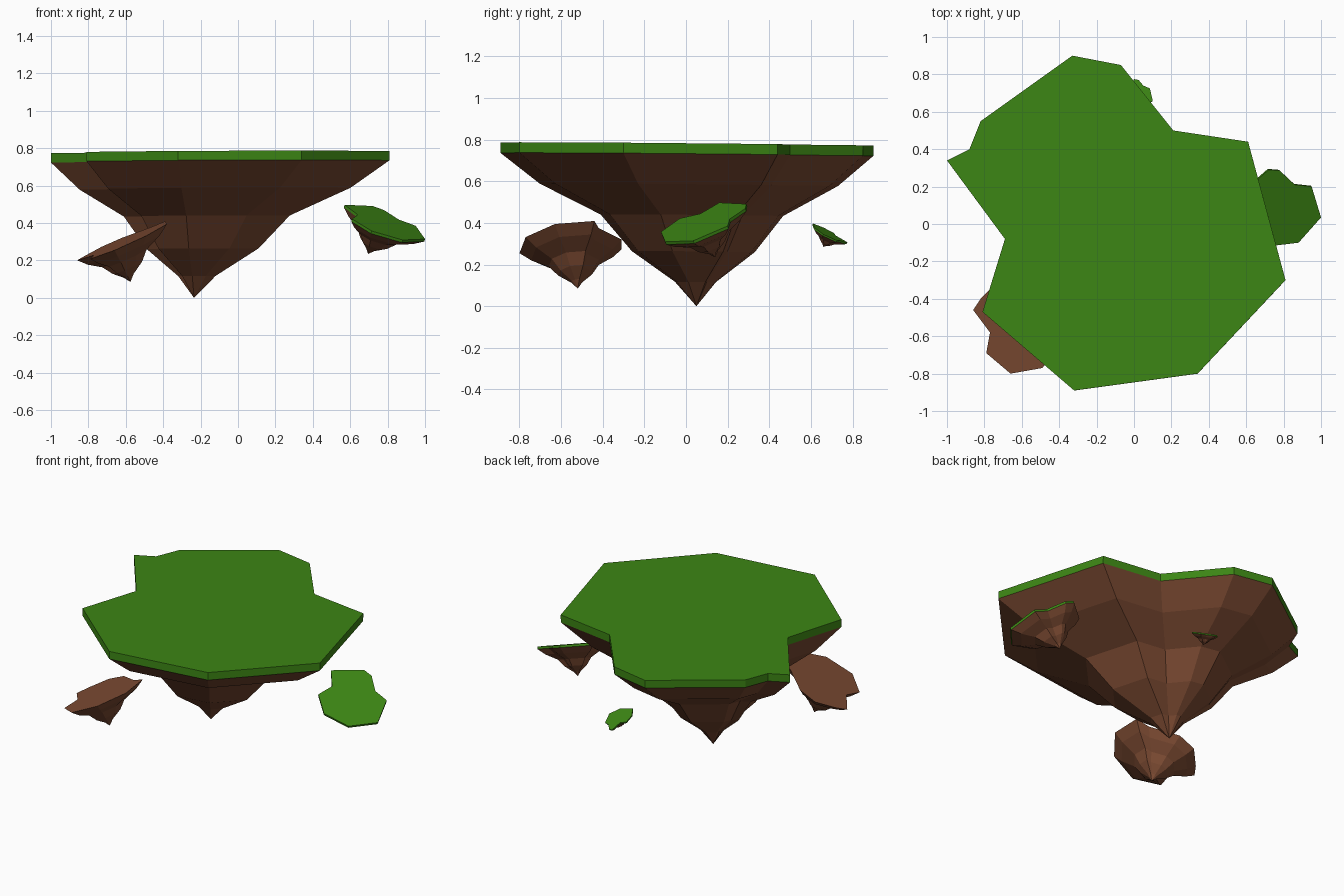
import bpy
import bmesh
from mathutils import Vector

cube = bpy.data.objects.get("Cube")
if cube:
    bpy.data.objects.remove(cube)


def make_material(name, rgb):
    mat = bpy.data.materials.new(name)
    mat.use_nodes = True
    color = (*rgb, 1)
    mat.diffuse_color = color
    bsdf = mat.node_tree.nodes["Principled BSDF"]
    bsdf.inputs["Base Color"].default_value = color
    bsdf.inputs["Roughness"].default_value = 0.9
    return mat


GRASS = make_material("grass green", (0.045, 0.235, 0.007))
ROCK = make_material("earth brown", (0.195, 0.067, 0.031))

# Rock profile: ring size and depth towards the tip, both as fractions
PROFILE = [(1, 0), (0.8, 0.2), (0.49, 0.4), (0.33, 0.64), (0.11, 0.84)]


def build(name, rings, mat, tip=None, cap=True):
    """Skin a stack of rings, top first, ending in a tip or a flat base."""
    bm = bmesh.new()
    loops = [[bm.verts.new(p) for p in ring] for ring in rings]
    n = len(rings[0])
    if cap:
        bm.faces.new(loops[0])
    for a, b in zip(loops, loops[1:]):
        for i in range(n):
            j = (i + 1) % n
            bm.faces.new((a[i], b[i], b[j], a[j]))
    if tip is None:
        bm.faces.new(loops[-1][::-1])
    else:
        point = bm.verts.new(tip)
        for i in range(n):
            bm.faces.new((loops[-1][i], point, loops[-1][(i + 1) % n]))
    bmesh.ops.recalc_face_normals(bm, faces=bm.faces)
    mesh = bpy.data.meshes.new(name)
    bm.to_mesh(mesh)
    bm.free()
    mesh.materials.append(mat)
    bpy.context.collection.objects.link(bpy.data.objects.new(name, mesh))


def island(name, outline, plane, tip, turf):
    """Tilted slab of grass over a stepped cone of rock."""
    slope_x, slope_y, height = plane
    normal = Vector((-slope_x, -slope_y, 1)).normalized()
    tip = Vector(tip)
    top = [Vector((x, y, height + slope_x * x + slope_y * y)) for x, y in outline]
    rim = [p - normal * turf for p in top]
    foot = tip + normal * (rim[0] - tip).dot(normal)
    rings = [[foot + (p - foot) * size + (tip - foot) * depth for p in rim]
             for size, depth in PROFILE]
    if turf:
        build(name + "_grass", [top, rim], GRASS)
    build(name + "_rock", rings, ROCK, tip, cap=not turf)


# Large main island
island("main_island",
       [(-0.33, 0.9), (-0.82, 0.55), (-0.88, 0.4), (-1, 0.34),
        (-0.69, -0.08), (-0.81, -0.47), (-0.32, -0.89), (0.34, -0.8),
        (0.81, -0.3), (0.61, 0.44), (0.21, 0.5), (-0.07, 0.85)],
       (0.004, -0.008, 0.78), (-0.235, 0.05, 0), 0.05)

# Grassy islet on the left side
island("left_islet",
       [(1, 0.035), (0.95, 0.2), (0.86, 0.21), (0.78, 0.285), (0.72, 0.29),
        (0.57, 0.16), (0.64, 0.07), (0.61, -0.03), (0.715, -0.12), (0.88, -0.1)],
       (-0.33, 0.33, 0.633), (0.695, 0.14, 0.235), 0.015)

# Bare rock islet at the front
island("front_islet",
       [(-0.49, -0.77), (-0.38, -0.63), (-0.39, -0.44), (-0.47, -0.42),
        (-0.62, -0.31), (-0.73, -0.31), (-0.82, -0.4), (-0.86, -0.46),
        (-0.77, -0.58), (-0.79, -0.69), (-0.66, -0.8)],
       (0.44, 0.1, 0.625), (-0.575, -0.52, 0.085), 0)

# Tiny grassy islet at the back
island("back_islet",
       [(0.05, 0.74), (0.025, 0.77), (0, 0.775), (-0.02, 0.72), (-0.06, 0.71),
        (-0.066, 0.66), (-0.036, 0.61), (0.052, 0.62), (0.1, 0.66), (0.085, 0.725)],
       (-0.2, -0.5, 0.695), (0.01, 0.66, 0.285), 0.008)
